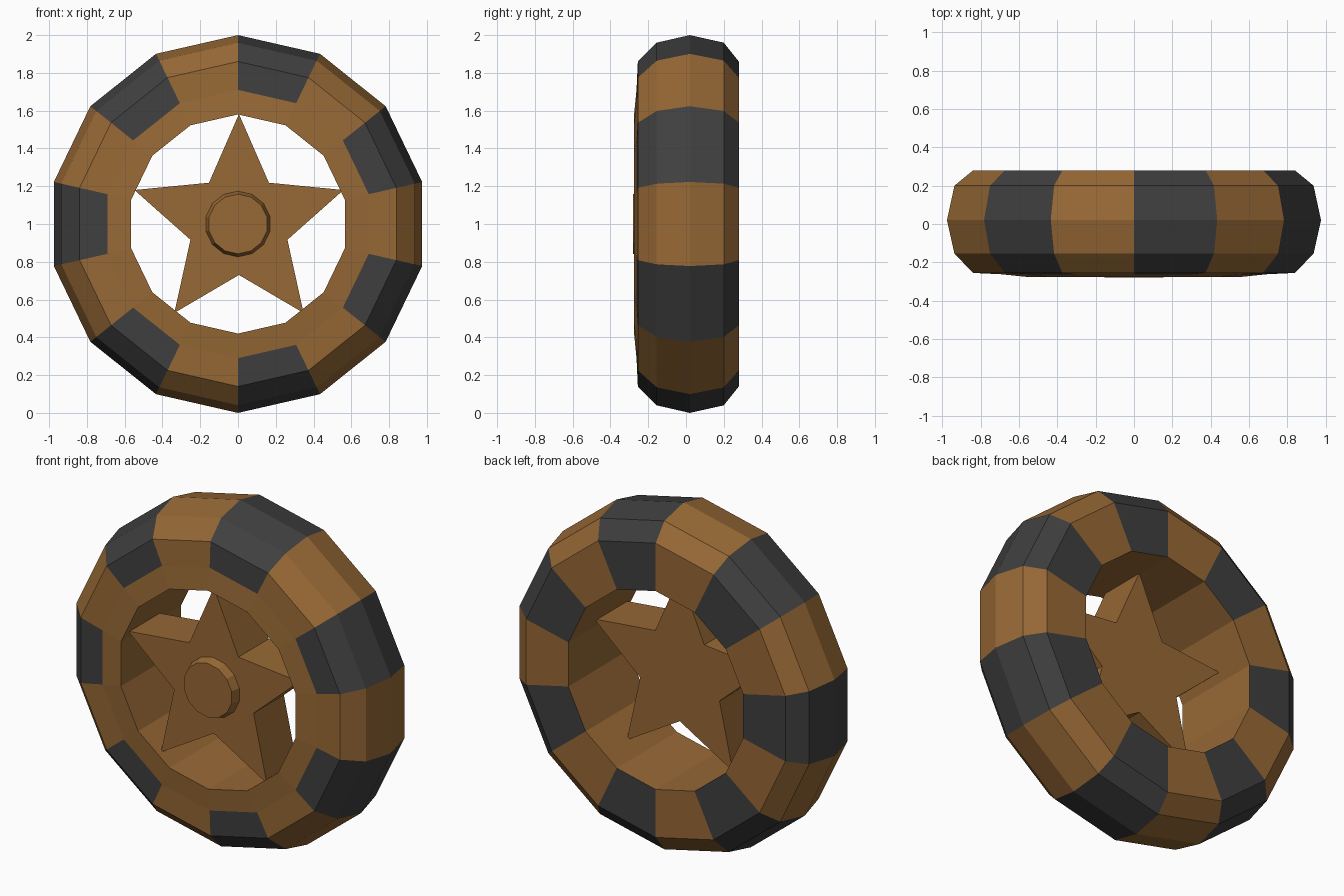
import bpy, bmesh
from math import sin, cos, pi

if "Cube" in bpy.data.objects:
    bpy.data.objects.remove(bpy.data.objects["Cube"])


def material(name, rgb):
    m = bpy.data.materials.new(name)
    m.diffuse_color = (*rgb, 1)
    m.use_nodes = True
    m.node_tree.nodes["Principled BSDF"].inputs["Base Color"].default_value = m.diffuse_color
    return m


BROWN = material("brown", (0.31, 0.14, 0.036))
DARK = material("dark_grey", (0.05, 0.05, 0.05))


def ring(bm, radii, y, cx=0.0):
    """Clockwise ring of verts around the wheel axis, first one on top."""
    n = len(radii)
    return [bm.verts.new((cx + r * sin(2 * pi * i / n), y, 1 + r * cos(2 * pi * i / n)))
            for i, r in enumerate(radii)]


def bridge(bm, a, b):
    n = len(a)
    return [bm.faces.new((a[i], a[(i + 1) % n], b[(i + 1) % n], b[i])) for i in range(n)]


def finish(bm, name, mats):
    bmesh.ops.recalc_face_normals(bm, faces=bm.faces)
    me = bpy.data.meshes.new(name)
    bm.to_mesh(me)
    bm.free()
    for m in mats:
        me.materials.append(m)
    ob = bpy.data.objects.new(name, me)
    bpy.context.collection.objects.link(ob)
    return ob


def prism(name, front, back, y0, y1, cx):
    bm = bmesh.new()
    a, b = ring(bm, front, y0, cx), ring(bm, back, y1, cx)
    bridge(bm, a, b)
    bm.faces.new(a)
    bm.faces.new(b)
    return finish(bm, name, [BROWN])


# Wheel band: 14-sided lathe of a closed (radius, y) profile, alternate outer segments dark
SIDES = 14
profile = [(0.58, -0.275), (0.71, -0.262), (0.86, -0.255), (0.96, -0.155), (1.0, 0.02),
           (0.96, 0.20), (0.86, 0.28), (0.58, 0.28)]
bm = bmesh.new()
rings = [ring(bm, [r] * SIDES, y) for r, y in profile]
for k in range(len(rings)):
    faces = bridge(bm, rings[k], rings[(k + 1) % len(rings)])
    if 1 <= k <= 6:
        for f in faces[::2]:
            f.material_index = 1
finish(bm, "wheel_band", [BROWN, DARK])

# Star-shaped spokes
star = [0.582, 0.27] * 5
prism("star_spokes", star, star, -0.23, 0.05, 0.005)

# Hub cap with a small bevel towards the front
prism("hub_cap", [0.158] * 14, [0.177] * 14, -0.28, -0.22, 0.0)
